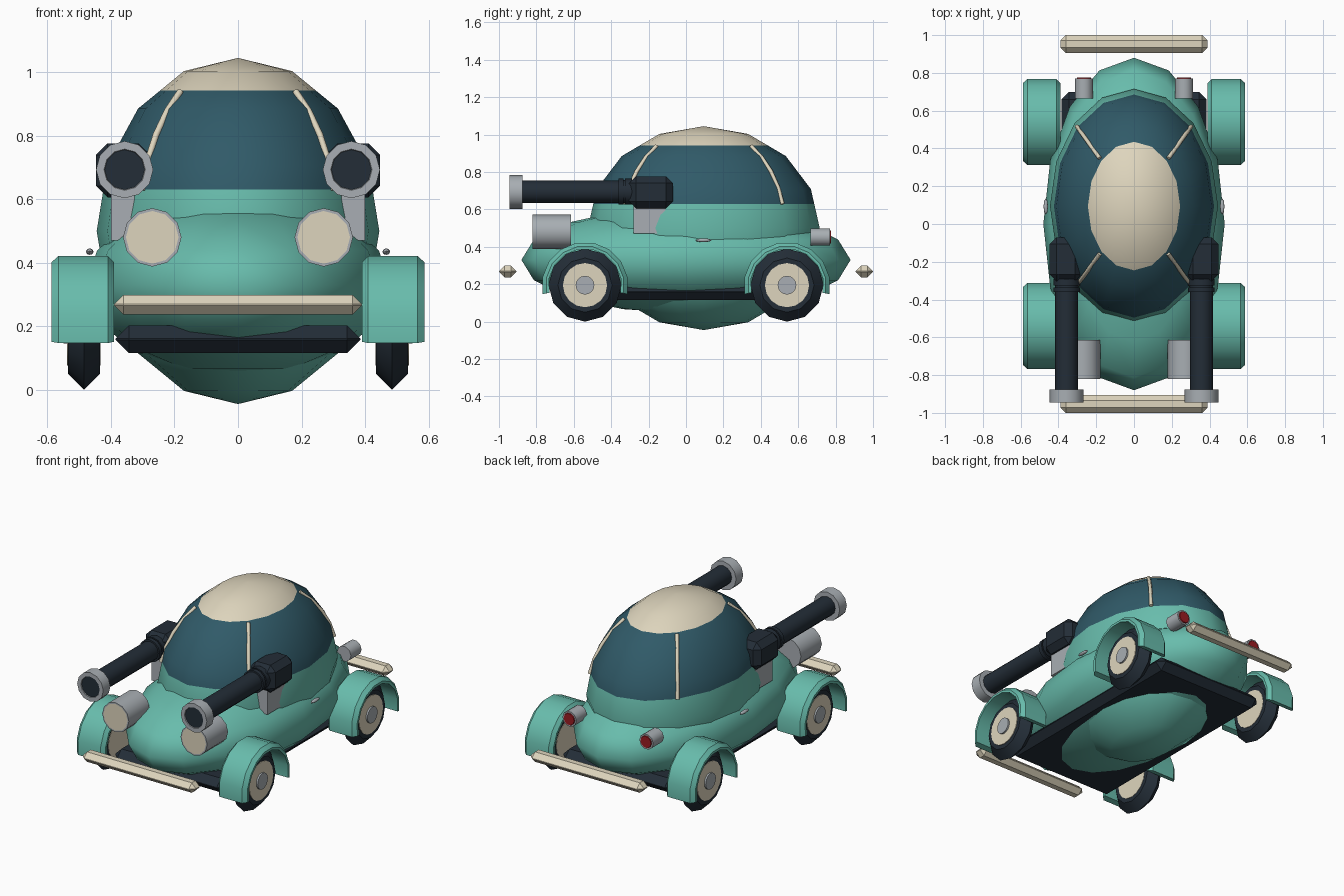
import bpy, bmesh, math
from mathutils import Vector, Matrix

if "Cube" in bpy.data.objects:
    bpy.data.objects.remove(bpy.data.objects["Cube"])


def material(name, rgb):
    m = bpy.data.materials.new(name)
    lin = [(c / 255 / 12.92) if c < 11 else ((c / 255 + 0.055) / 1.055) ** 2.4 for c in rgb]
    m.diffuse_color = (*lin, 1)
    m.use_nodes = True
    m.node_tree.nodes["Principled BSDF"].inputs["Base Color"].default_value = m.diffuse_color
    return m


GREEN = material("mint_green", (104, 188, 172))
GLASS = material("dark_teal_glass", (48, 90, 104))
CREAM = material("cream", (222, 213, 189))
DARK = material("charcoal", (35, 45, 55))
GREY = material("metal_grey", (168, 174, 179))
RED = material("tail_red", (155, 28, 34))


def finish(name, bm, mats, angle=40):
    bmesh.ops.remove_doubles(bm, verts=bm.verts, dist=1e-5)
    bmesh.ops.recalc_face_normals(bm, faces=bm.faces)
    me = bpy.data.meshes.new(name)
    bm.to_mesh(me)
    bm.free()
    for m in mats:
        me.materials.append(m)
    for p in me.polygons:
        p.use_smooth = True
    me.set_sharp_from_angle(angle=math.radians(angle))
    ob = bpy.data.objects.new(name, me)
    bpy.context.collection.objects.link(ob)
    return ob


def ellipsoid(centre, radii, seg=16, rings=8):
    bm = bmesh.new()
    bmesh.ops.create_uvsphere(bm, u_segments=seg, v_segments=rings, radius=1)
    bm.transform(Matrix.Translation(centre) @ Matrix.Diagonal((*radii, 1)))
    return bm


def box(name, centre, size, mat, bevel=0):
    bm = bmesh.new()
    bmesh.ops.create_cube(bm, size=1)
    bm.transform(Matrix.Translation(centre) @ Matrix.Diagonal((*size, 1)))
    if bevel:
        bmesh.ops.bevel(bm, geom=bm.edges[:], offset=bevel, segments=1, affect='EDGES')
    return finish(name, bm, [mat], 30)


def lathe(name, profile, centre, axis, n, bands, arc=None, flip=1, angle=40):
    """Spin (along, radius) points round the x or y axis; one colour per band."""
    mats = list(dict.fromkeys(bands))
    bm = bmesh.new()
    a0, a1 = arc or (0, 2 * math.pi)
    loops = []
    for i in range(n + 1):
        t = a0 + (a1 - a0) * i / n
        row = []
        for a, r in profile:
            u, w = r * math.cos(t), r * math.sin(t)
            row.append(bm.verts.new(Vector(centre) + Vector((flip * a, u, w) if axis == 'x' else (u, a, w))))
        loops.append(row)
    for p, q in zip(loops, loops[1:]):
        for j in range(len(profile) - 1):
            f = bm.faces.new((p[j], p[j + 1], q[j + 1], q[j]))
            f.material_index = mats.index(bands[j])
    if arc:
        bm.faces.new(loops[0][:-1])
        bm.faces.new(loops[-1][:-1])
    bmesh.ops.dissolve_degenerate(bm, dist=1e-5, edges=bm.edges[:])
    return finish(name, bm, mats, angle)


# Rounded hull
finish("body", ellipsoid((0, 0, 0.33), (0.48, 0.88, 0.285)), [GREEN], 60)

# Dome cabin: green skirt, glass band, cream roof
DC, DR = Vector((0, 0.095, 0.5)), (0.445, 0.62, 0.545)
bm = ellipsoid(DC, DR)
for z in (0.63, 0.943):
    bmesh.ops.bisect_plane(bm, geom=bm.verts[:] + bm.edges[:] + bm.faces[:],
                           plane_co=(0, 0, z), plane_no=(0, 0, 1))
for f in bm.faces:
    z = f.calc_center_median().z
    f.material_index = 0 if z < 0.63 else 1 if z < 0.943 else 2
finish("cabin_dome", bm, [GREEN, GLASS, CREAM], 60)

# Cream window pillars following the dome
for sx in (-1, 1):
    for sy in (-1, 1):
        cu = bpy.data.curves.new("window_pillar", 'CURVE')
        cu.dimensions = '3D'
        cu.bevel_depth = 0.011
        cu.bevel_resolution = 1
        cu.use_fill_caps = True
        sp = cu.splines.new('POLY')
        sp.points.add(4)
        for i in range(5):
            e = math.radians(13.8 + (54.4 - 13.8) * i / 4)
            k = math.cos(e) * math.sqrt(0.5) * 0.99
            sp.points[i].co = (sx * DR[0] * k, DC.y + sy * DR[1] * k, DC.z + DR[2] * math.sin(e) * 0.99, 1)
        cu.materials.append(CREAM)
        bpy.context.collection.objects.link(bpy.data.objects.new("window_pillar", cu))

# Chassis plate and bumpers
box("chassis_plate", (0, 0, 0.159), (0.77, 1.4, 0.088), DARK, 0.042)
for sy, nm in ((-1, "front_bumper"), (1, "rear_bumper")):
    box(nm, (0, sy * 0.953, 0.268), (0.78, 0.094, 0.062), CREAM, 0.029)

for s in (-1, 1):
    # Wheels and arched fenders
    for sy in (-1, 1):
        c = (s * 0.485, sy * 0.54, 0.195)
        lathe("tire", [(-0.05, 0.10), (-0.05, 0.145), (0, 0.195), (0.05, 0.145), (0.05, 0.10)],
              c, 'x', 12, [DARK] * 4, flip=s)
        lathe("wheel_hub", [(-0.052, 0), (-0.052, 0.118), (0.054, 0.118), (0.054, 0.05),
                            (0.064, 0.05), (0.064, 0)],
              c, 'x', 16, [CREAM, CREAM, CREAM, GREY, GREY], flip=s)
        lathe("fender", [(-0.095, 0.195), (-0.095, 0.21), (-0.075, 0.231), (0.08, 0.231),
                         (0.103, 0.21), (0.103, 0.195), (-0.095, 0.195)],
              c, 'x', 9, [GREEN] * 6, arc=(math.radians(-12), math.radians(192)), flip=s)

    # Headlamps and tail lamps
    lathe("headlamp", [(0, 0), (0, 0.083), (0, 0.092), (0.205, 0.092), (0.205, 0)],
          (s * 0.27, -0.82, 0.48), 'y', 12, [CREAM, GREY, GREY, GREY])
    lathe("tail_lamp", [(0, 0), (0, 0.048), (0.104, 0.048), (0.104, 0.038), (0.11, 0.036), (0.11, 0)],
          (s * 0.265, 0.665, 0.452), 'y', 10, [GREY, GREY, GREY, RED, RED])

    # Side cannons: barrel with collar, muzzle ring, housing and post
    gx = s * 0.357
    lathe("cannon_barrel", [(-0.88, 0), (-0.88, 0.06), (-0.36, 0.06), (-0.36, 0.07), (-0.335, 0.07),
                            (-0.335, 0.062), (-0.325, 0.062), (-0.325, 0.07), (-0.29, 0.07), (-0.29, 0)],
          (gx, 0, 0.695), 'y', 12, [DARK] * 9)
    lathe("cannon_muzzle", [(-0.94, 0), (-0.94, 0.063), (-0.945, 0.065), (-0.945, 0.09),
                            (-0.875, 0.09), (-0.875, 0)],
          (gx, 0, 0.693), 'y', 12, [DARK, GREY, GREY, GREY, GREY])
    box("cannon_housing", (s * 0.362, -0.187, 0.691), (0.17, 0.233, 0.17), DARK, 0.036)
    box("cannon_post", (s * 0.363, -0.195, 0.545), (0.075, 0.17, 0.15), GREY)

    # Door handles
    finish("door_handle", ellipsoid((s * 0.467, 0.093, 0.435), (0.012, 0.043, 0.01), 8, 6), [GREY])
